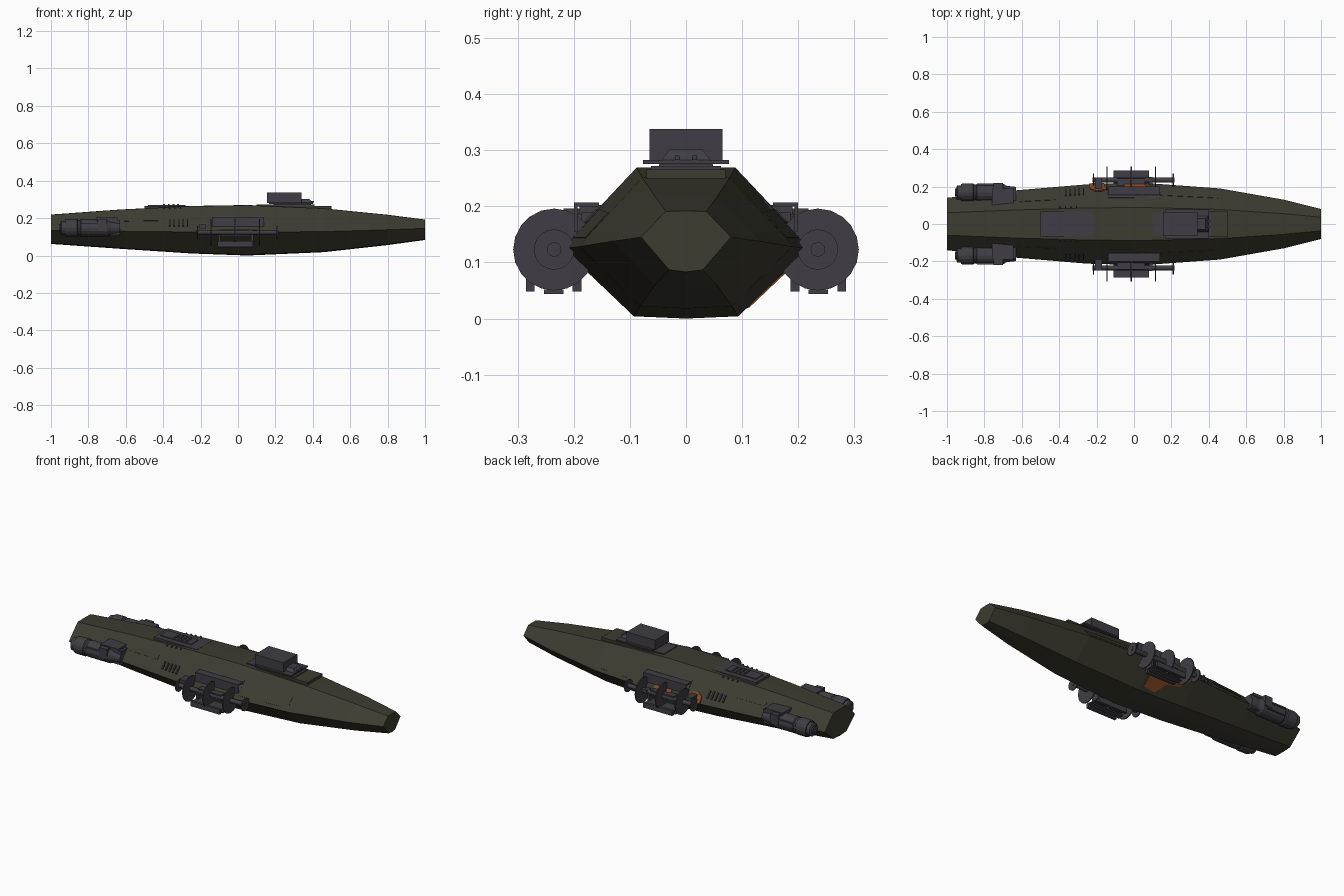
import bpy, bmesh, math
from mathutils import Vector, Matrix

if "Cube" in bpy.data.objects:
    bpy.data.objects.remove(bpy.data.objects["Cube"])


def mat(name, c):
    m = bpy.data.materials.new(name)
    m.diffuse_color = (*c, 1)
    m.use_nodes = True
    m.node_tree.nodes["Principled BSDF"].inputs["Base Color"].default_value = m.diffuse_color
    return m


OLIVE = mat("olive hull", (0.046, 0.045, 0.030))
GREY = mat("dark grey metal", (0.050, 0.048, 0.058))
ORANGE = mat("rust orange", (0.24, 0.065, 0.018))


def finish(name, bm, m):
    bmesh.ops.recalc_face_normals(bm, faces=bm.faces)
    me = bpy.data.meshes.new(name)
    bm.to_mesh(me)
    bm.free()
    me.materials.append(m)
    ob = bpy.data.objects.new(name, me)
    bpy.context.collection.objects.link(ob)
    return ob


def box(name, x0, x1, y0, y1, z0, z1, m=GREY, taper=1.0):
    bm = bmesh.new()
    bmesh.ops.create_cube(bm, size=1)
    for v in bm.verts:
        k = taper if v.co.z > 0 else 1
        v.co = Vector(((x0 + x1) / 2 + v.co.x * (x1 - x0) * k,
                       (y0 + y1) / 2 + v.co.y * (y1 - y0) * k,
                       z0 + (v.co.z + .5) * (z1 - z0)))
    return finish(name, bm, m)


def lathe(name, prof, y, z, n=20, m=GREY):
    """Rings of (x, radius) around an axis parallel to x."""
    bm = bmesh.new()
    rings = [[bm.verts.new((x, y + r * math.cos(2 * math.pi * i / n),
                            z + r * math.sin(2 * math.pi * i / n))) for i in range(n)]
             for x, r in prof]
    for a, b in zip(rings, rings[1:]):
        for i in range(n):
            bm.faces.new((a[i], a[(i + 1) % n], b[(i + 1) % n], b[i]))
    bm.faces.new(rings[0])
    bm.faces.new(rings[-1])
    return finish(name, bm, m)


# Hull stations: x, half width, top half width, bottom half width, top z, chine z, bottom z
ST = [(-1, .14, .06, .06, .218, .135, .066), (-.63, .18, .075, .078, .245, .13, .040),
      (-.25, .212, .086, .09, .264, .126, .015), (.05, .22, .088, .093, .269, .125, .004),
      (.46, .19, .078, .082, .251, .128, .022), (.8, .13, .055, .055, .217, .138, .060),
      (1, .08, .036, .030, .191, .145, .087)]


def station(x):
    for a, b in zip(ST, ST[1:]):
        if x <= b[0]:
            t = (x - a[0]) / (b[0] - a[0])
            return [p + (q - p) * t for p, q in zip(a, b)]
    return list(ST[-1])


def surf(x, part, t, s=1, off=0.0):
    """Point on a hull side: 'up' runs chine to deck, 'low' runs chine to keel edge."""
    _, w, wt, wb, zt, zc, zb = station(x)
    y1, z1 = (wt, zt) if part == 'up' else (wb, zb)
    n = Vector((0, abs(z1 - zc), (w - y1) * (1 if part == 'up' else -1))).normalized()
    p = Vector((x, w + (y1 - w) * t, zc + (z1 - zc) * t)) + n * off
    return Vector((p.x, p.y * s, p.z))


# Hull loft
bm = bmesh.new()
rings = []
for x, w, wt, wb, zt, zc, zb in ST:
    half = [(0, zt + .001), (wt, zt), (w * .93, zc + (zt - zc) * .14), (w, zc), (wb, zb)]
    pts = half + [(0, zb - .004)] + [(-y, z) for y, z in half[:0:-1]]
    rings.append([bm.verts.new((x, y, z)) for y, z in pts])
n = len(rings[0])
for a, b in zip(rings, rings[1:]):
    for i in range(n):
        bm.faces.new((a[i], a[(i + 1) % n], b[(i + 1) % n], b[i]))
bm.faces.new(rings[0])
bm.faces.new(rings[-1])
finish("hull", bm, OLIVE)


def plate(name, outline, part, s, m, off=0.004):
    """Thin plate on a hull side from (x, t) corners."""
    bm = bmesh.new()
    top = [bm.verts.new(surf(x, part, t, s, off)) for x, t in outline]
    bot = [bm.verts.new(surf(x, part, t, s, -.004)) for x, t in outline]
    bm.faces.new(top)
    bm.faces.new(bot)
    k = len(top)
    for i in range(k):
        bm.faces.new((top[i], top[(i + 1) % k], bot[(i + 1) % k], bot[i]))
    return finish(name, bm, m)


def rect(x0, x1, t0, t1):
    return [(x0, t0), (x1, t0), (x1, t1), (x0, t1)]


for s, side in ((-1, "front"), (1, "back")):
    def sbox(name, x0, x1, y0, y1, z0, z1, m=GREY):
        return box(side + "_" + name, x0, x1, min(s * y0, s * y1), max(s * y0, s * y1), z0, z1, m)

    # Disc array on a shaft
    for i, (x, r) in enumerate([(-.145, .073), (-.015, .073), (.115, .073), (-.217, .036), (.21, .036)]):
        lathe(f"{side}_disc_{i}", [(x - .003, r), (x + .003, r)], s * .235, .123)
    lathe(side + "_disc_shaft", [(-.222, .013), (.216, .013)], s * .235, .123, 12)
    # Mounting frame around the discs
    sbox("mount_top", -.14, .14, .155, .2, .2, .207)
    sbox("mount_side", -.14, .14, .193, .2, .155, .207)
    sbox("mount_core", -.09, .06, .2, .243, .105, .14)
    sbox("lower_rail_outer", -.11, .08, .27, .285, .048, .078)
    sbox("lower_rail_middle", -.11, .08, .218, .253, .044, .052)
    sbox("lower_rail_inner", -.11, .08, .186, .202, .048, .078)
    sbox("lower_tray", -.11, .08, .186, .285, .066, .072)
    for x in (-.105, .07):
        sbox("tray_strut", x, x + .012, .19, .24, .066, .125)
    sbox("end_bracket", -.208, -.17, .19, .248, .145, .165)
    sbox("fore_bracket", .08, .1, .19, .25, .115, .135)

    # Engine pod with pylon
    lathe(side + "_engine", [(-.95, .030), (-.945, .038), (-.925, .038), (-.925, .045), (-.915, .049),
                             (-.86, .049), (-.855, .043), (-.845, .043), (-.84, .047),
                             (-.70, .047), (-.68, .036), (-.63, .03)], s * .168, .147, 16)
    lathe(side + "_engine_nozzle", [(-.957, .022), (-.94, .022)], s * .168, .147, 16)
    sbox("engine_clamp", -.75, -.70, .1, .218, .135, .196)
    sbox("engine_pylon", -.76, -.645, .1, .19, .185, .202)
    sbox("engine_fairing", -.71, -.63, .12, .186, .11, .19)
    for z in (.125, .165):
        sbox("engine_rib", -.84, -.72, .205, .217, z, z + .008)

    # Louvres, side slot and raised armour strips
    for i in range(5):
        x = -.37 + i * .024
        plate(f"{side}_louvre_{i}", rect(x, x + .008, .2, .45), 'up', s, GREY, .01)
    plate(side + "_slot", rect(.15, .36, .2, .24), 'up', s, GREY, .003)
    plate(side + "_armour_fore", rect(.08, .45, .12, .48), 'up', s, OLIVE, .003)
    plate(side + "_armour_aft", rect(-.61, -.42, .45, .6), 'up', s, OLIVE, .003)
    plate(side + "_mount_plate", rect(-.14, .14, .25, .6), 'up', s, GREY, .004)
    plate(side + "_small_hatch", rect(-.21, -.17, .2, .32), 'up', s, GREY, .005)
    for i in range(4):
        x = -.40 + i * .03
        plate(f"{side}_deck_tick_{i}", rect(x, x + .006, .93, .99), 'up', s, GREY, .007)

# Rust-orange paint patch on the back side
plate("orange_patch_upper", [(-.24, .0), (-.16, .0), (-.155, .27), (-.2, .31), (-.235, .22)], 'up', 1, ORANGE, .007)
plate("orange_patch_chine", rect(-.05, .06, .0, .2), 'up', 1, ORANGE, .007)
plate("orange_patch_lower", [(-.24, 0), (.04, 0), (.03, .45), (.03, .85), (-.05, .9),
                             (-.09, .55), (-.17, .45)], 'low', 1, ORANGE, .003)

# Turret on the fore deck
box("turret_frame", .16, .5, -.07, .07, .25, .266, OLIVE)
box("turret_ring", .1, .41, -.062, .062, .25, .272)
box("turret_plate", .165, .40, -.077, .077, .275, .283)
box("turret_body", .155, .34, -.065, .065, .281, .338)
box("turret_foot", .18, .40, -.052, .052, .262, .277, GREY, .9)
box("turret_nose", .30, .40, -.045, .045, .28, .302, GREY, .65)
for y in (-.02, .012):
    box("turret_barrel", .36, .405, y, y + .008, .283, .291)

# Aft deck hatch
box("hatch_frame", -.5, -.22, -.066, .066, .245, .266)
box("hatch_cover", -.48, -.28, -.035, .035, .25, .271)
for i in range(4):
    x = -.40 + i * .025
    box("hatch_slat", x, x + .01, -.025, .025, .268, .275)
box("deck_seam", -.2, .8, -.001, .001, .2, .21, OLIVE)
